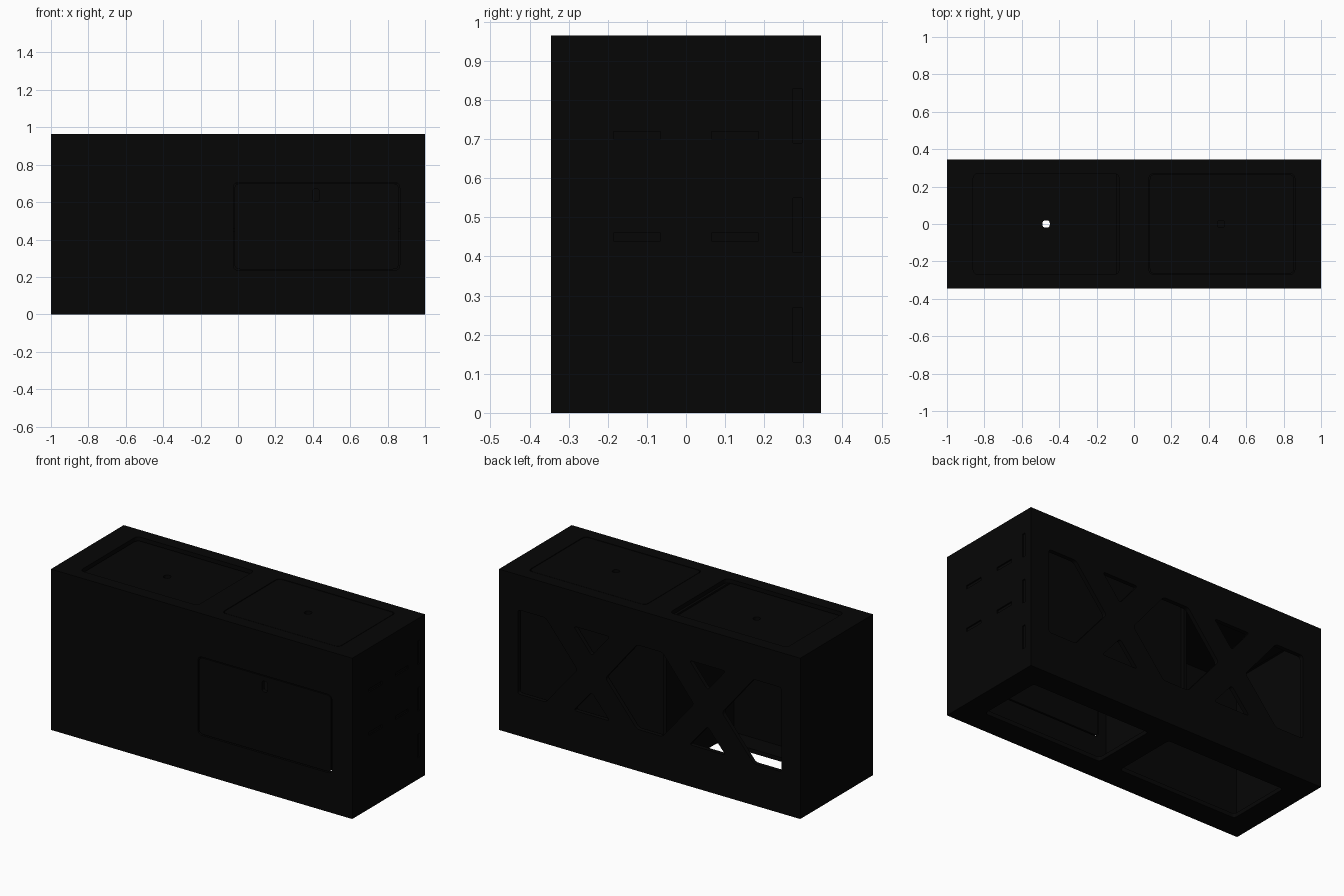
import bpy
from mathutils import Matrix, Vector

if "Cube" in bpy.data.objects:
    bpy.data.objects.remove(bpy.data.objects["Cube"], do_unlink=True)

W, D, H, T = 1.0, 0.345, 0.965, 0.025   # half width, half depth, height, sheet thickness

black = bpy.data.materials.new("matte_black")
black.use_nodes = True
black.diffuse_color = (0.0018, 0.0018, 0.0018, 1)
black.node_tree.nodes["Principled BSDF"].inputs["Base Color"].default_value = black.diffuse_color

# Sheet axes: first and second outline axis, then the normal
X, Y, Z = Vector((1, 0, 0)), Vector((0, 1, 0)), Vector((0, 0, 1))
PLANES = {"x": (Y, Z, X), "y": (X, Z, -Y), "z": (X, Y, Z)}


def rect(u0, u1, v0, v1):
    return [(u0, v0), (u1, v0), (u1, v1), (u0, v1)]


def rounded(points, r, steps=5):
    """Replace every corner with a short smooth arc."""
    out = []
    pts = [Vector(p) for p in points]
    for i, p in enumerate(pts):
        a = p + (pts[i - 1] - p).normalized() * r
        b = p + (pts[(i + 1) % len(pts)] - p).normalized() * r
        for s in range(steps + 1):
            t = s / steps
            out.append(a * (1 - t) ** 2 + p * 2 * t * (1 - t) + b * t ** 2)
    return out


def circle(u, v, r):
    s = r * 0.995
    return rounded(rect(u - r, u + r, v - r, v + r), s, 6)


def sheet(name, plane, at, outline, holes=(), thick=T):
    """Flat sheet centred at a distance along its axis, with cut-outs."""
    curve = bpy.data.curves.new(name, "CURVE")
    curve.dimensions = "2D"
    curve.fill_mode = "BOTH"
    curve.extrude = thick / 2
    for loop in [outline, *holes]:
        spline = curve.splines.new("POLY")
        spline.points.add(len(loop) - 1)
        for point, (u, v) in zip(spline.points, loop):
            point.co = (u, v, 0, 1)
        spline.use_cyclic_u = True
    temp = bpy.data.objects.new(name, curve)
    bpy.context.collection.objects.link(temp)
    dg = bpy.context.evaluated_depsgraph_get()
    mesh = bpy.data.meshes.new_from_object(temp.evaluated_get(dg))
    bpy.data.objects.remove(temp, do_unlink=True)
    u, v, n = PLANES[plane]
    mesh.transform(Matrix((u, v, n)).transposed().to_4x4())
    mesh.shade_flat()
    mesh.materials.clear()
    mesh.materials.append(black)
    obj = bpy.data.objects.new(name, mesh)
    axis = {"x": X, "y": Y, "z": Z}[plane]
    obj.location = axis * at
    bpy.context.collection.objects.link(obj)


def mirrored(points):
    return [(-u, v) for u, v in points]


# Front panel with a door set in its opening
door_hole = rounded(rect(-0.025, 0.865, 0.235, 0.705), 0.03)
sheet("front_panel", "y", -D + T / 2, rect(-W, W, 0, H), [door_hole])
sheet("front_door", "y", -D + T / 2 + 0.002,
      rounded(rect(-0.019, 0.859, 0.241, 0.699), 0.03),
      [rounded(rect(0.4, 0.435, 0.605, 0.67), 0.014)])

# Back panel with truss cut-outs between crossed struts
LOW, MID, HIGH = 0.25, 0.5, 0.755
wedge = rounded([(0.48, MID), (0.69, LOW), (0.875, LOW), (0.875, HIGH), (0.69, HIGH)], 0.018)
upper = rounded([(0.265, HIGH), (0.505, HIGH), (0.385, 0.61)], 0.018)
lower = rounded([(0.265, LOW), (0.505, LOW), (0.385, 0.39)], 0.018)
middle = rounded([(0.293, MID), (0.085, HIGH), (-0.085, HIGH),
                  (-0.293, MID), (-0.085, LOW), (0.085, LOW)], 0.018)
cuts = [middle]
for shape in (wedge, upper, lower):
    cuts += [shape, mirrored(shape)]
sheet("back_panel", "y", D - T / 2, rect(-W, W, 0, H), cuts)

# Sides, the +x one slotted for the tabs of the inner sheets
inner = D - T
SHELVES = (0.45, 0.71)
slots = [rect(s - 0.06, s + 0.06, z - 0.01, z + 0.01)
         for z in SHELVES for s in (-0.125, 0.125)]
slots += [rect(0.274, 0.296, z - 0.07, z + 0.07) for z in (0.2, 0.48, 0.76)]
sheet("left_side", "x", W - T / 2, rect(-inner, inner, 0, H), slots)
sheet("right_side", "x", -W + T / 2, rect(-inner, inner, 0, H))
for i, slot in enumerate(slots):
    sheet(f"tab_{i + 1}", "x", W - T / 2 - 0.004, slot, thick=T - 0.008)

# Top panel: a sunken lid on one half, a nearly flush lid on the other
edge = W - T
opening = rounded(rect(0.08, 0.86, -0.27, 0.27), 0.03)
sheet("top_panel", "z", H - T / 2, rect(-edge, edge, -inner, inner),
      [opening, mirrored(opening)])
sheet("flush_lid", "z", H - T / 2 - 0.001,
      rounded(rect(0.084, 0.856, -0.266, 0.266), 0.03), [circle(0.465, 0, 0.02)])
sheet("sunken_lid", "z", H - T * 1.5 - 0.008,
      rect(-0.93, -0.095, -inner, inner), [circle(-0.47, 0, 0.02)], thick=0.02)

# Bottom panel with two openings
floor_hole = rounded(rect(0.07, 0.86, -0.2, 0.2), 0.02)
sheet("bottom_panel", "z", T / 2, rect(-edge, edge, -inner, inner),
      [floor_hole, mirrored(floor_hole)])

# Inner compartment: divider, rear lining and shelves
sheet("divider", "x", -0.085, rect(-inner, inner, T, H - T), thick=0.02)
sheet("rear_lining", "y", 0.285, rect(-0.075, edge, T, H - T), thick=0.022)
for i, z in enumerate(SHELVES):
    sheet(f"shelf_{i + 1}", "z", z, rect(-0.075, edge, -0.275, 0.274), thick=0.02)
